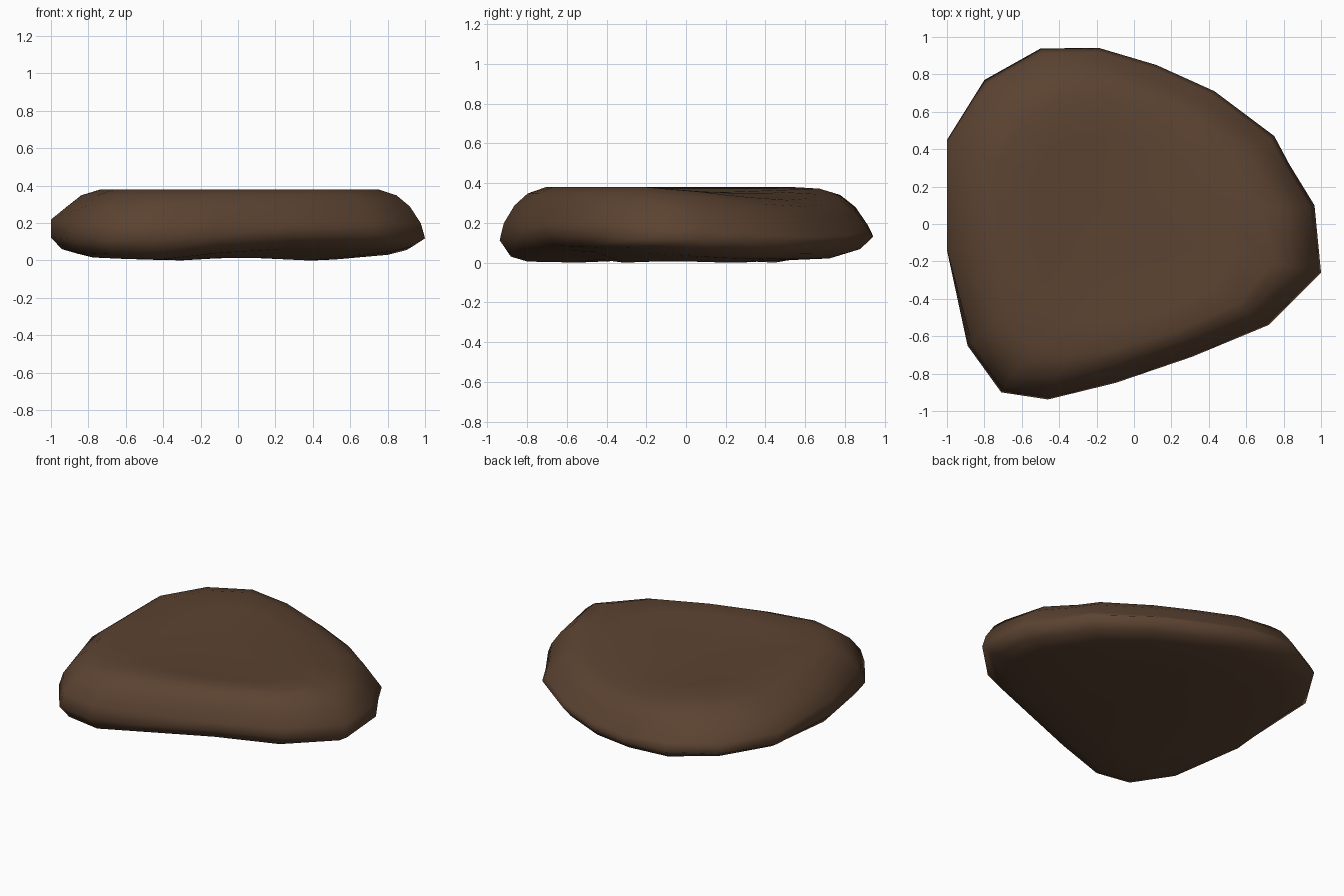
import bpy, bmesh, math
from mathutils import Vector

if "Cube" in bpy.data.objects:
    bpy.data.objects.remove(bpy.data.objects["Cube"])

# Widest outline of the stone, seen from above
OUTLINE = [(-1, .45), (-1, -.14), (-.89, -.65), (-.71, -.9), (-.46, -.938),
           (-.1, -.85), (.31, -.71), (.72, -.54), (1, -.26), (.965, .1),
           (.83, .32), (.75, .47), (.43, .71), (.12, .85), (-.19, .942),
           (-.5, .938), (-.8, .77)]
CENTRE = Vector((-.12, 0))

# Rounded edge section: (inset from outline, height), underside to top
SECTION = [(.42, .015), (.15, .02), (.06, .045), (0, .12), (.025, .205),
           (.09, .295), (.17, .355), (.28, .387), (.50, .374)]


def toward(d, degrees, spread=75):
    """1 when direction d points at the angle, fading to 0 at the spread."""
    a = math.radians(degrees)
    edge = math.cos(math.radians(spread))
    c = d.normalized().dot(Vector((math.cos(a), math.sin(a))))
    return max(0, (c - edge) / (1 - edge))


bm = bmesh.new()
rings = []
for inset, z in SECTION:
    ring = []
    for x, y in OUTLINE:
        d = Vector((x, y)) - CENTRE
        back_right, back_left = toward(d, 54, 62), toward(d, 137, 62)
        front, left = toward(d, -55), toward(d, 180)
        k, h = inset, z
        if z > .2:
            k *= 1 - .3 * front + .1 * left
            h -= back_right * (.065 if inset < .4 else .02)   # low back rim
        elif z < .1:
            k *= 1 + .3 * back_left
            if inset < .4:
                # lifted lower edges
                h += .06 * back_left + .04 * toward(d, -50, 60) + .015 * toward(d, 0)
            h += .008 * math.sin(5 * x + 1)                   # uneven underside
        else:
            h += .035 * back_left + .04 * toward(d, -55, 45)
        p = CENTRE + d * (1 - k)
        if x < -.95 and inset == .025:   # upright left side
            p.x, h = -1, .225
        ring.append(bm.verts.new((p.x, p.y, h)))
    rings.append(ring)

n = len(OUTLINE)
for a, b in zip(rings, rings[1:]):
    for i in range(n):
        j = (i + 1) % n
        bm.faces.new((a[i], a[j], b[j], b[i]))

# Slightly hollow top and underside
for ring, z in ((rings[0], .03), (rings[-1], .355)):
    c = bm.verts.new((CENTRE.x, CENTRE.y, z))
    for i in range(n):
        bm.faces.new((ring[i], ring[(i + 1) % n], c))

low = min(v.co.z for v in bm.verts)
for v in bm.verts:
    v.co.z -= low
bmesh.ops.recalc_face_normals(bm, faces=bm.faces)
for f in bm.faces:
    f.smooth = True
mesh = bpy.data.meshes.new("flat_stone")
bm.to_mesh(mesh)
bm.free()

stone = bpy.data.objects.new("flat_stone", mesh)
bpy.context.collection.objects.link(stone)
mat = bpy.data.materials.new("brown_stone")
mat.diffuse_color = (.105, .056, .031, 1)
mat.use_nodes = True
mat.node_tree.nodes["Principled BSDF"].inputs["Base Color"].default_value = mat.diffuse_color
mesh.materials.append(mat)
